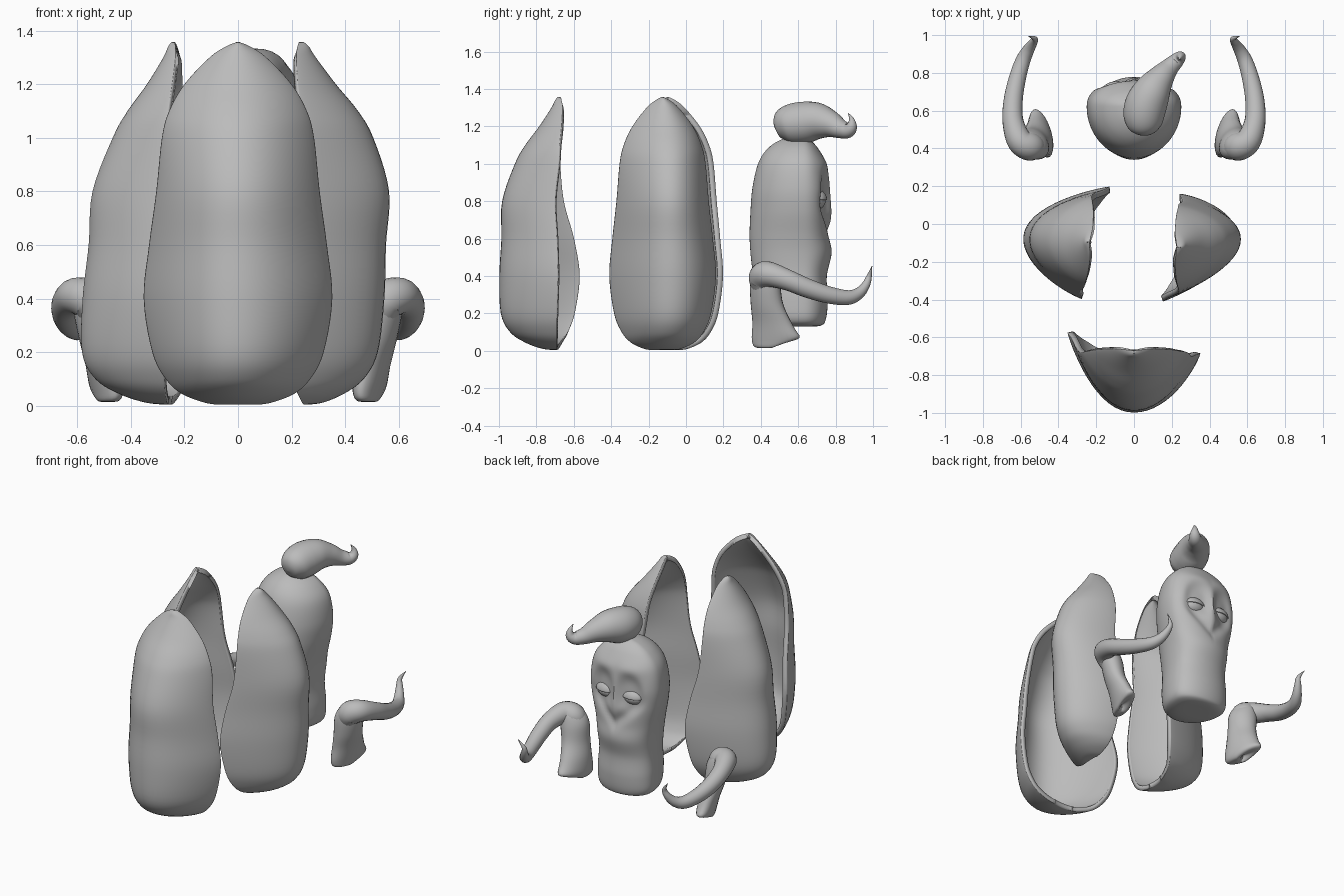
import bpy, bmesh
from math import sin, cos, pi, radians, exp
from mathutils import Vector, Matrix

if "Cube" in bpy.data.objects:
    bpy.data.objects.remove(bpy.data.objects["Cube"])

GREY = (0.5, 0.5, 0.5, 1)
clay = bpy.data.materials.new("clay_grey")
clay.use_nodes = True
clay.diffuse_color = GREY
clay.node_tree.nodes["Principled BSDF"].inputs["Base Color"].default_value = GREY


def smooth_path(keys, steps):
    """Catmull-Rom interpolation of equal-length tuples."""
    out = []
    for i in range(len(keys) - 1):
        a, b = keys[max(i - 1, 0)], keys[i]
        c, d = keys[i + 1], keys[min(i + 2, len(keys) - 1)]
        for k in range(steps):
            t = k / steps
            out.append([q + t / 2 * (r - p + t * (2*p - 5*q + 4*r - s + t * (3*(q - r) + s - p)))
                        for p, q, r, s in zip(a, b, c, d)])
    return out + [list(keys[-1])]


def loft(name, rings, closed=True):
    """Skin a list of rings; closed rings also get end caps."""
    bm = bmesh.new()
    rows = [[bm.verts.new(p) for p in ring] for ring in rings]
    n = len(rows[0])
    for lo, hi in zip(rows, rows[1:]):
        for j in range(n if closed else n - 1):
            k = (j + 1) % n
            bm.faces.new((lo[j], lo[k], hi[k], hi[j]))
    if closed:
        bm.faces.new(rows[0][::-1])
        bm.faces.new(rows[-1])
        bmesh.ops.recalc_face_normals(bm, faces=bm.faces)
    return finish(name, bm)


def finish(name, bm):
    mesh = bpy.data.meshes.new(name)
    bm.to_mesh(mesh)
    bm.free()
    mesh.materials.append(clay)
    obj = bpy.data.objects.new(name, mesh)
    bpy.context.collection.objects.link(obj)
    bpy.ops.object.select_all(action="DESELECT")
    obj.select_set(True)
    bpy.context.view_layer.objects.active = obj
    bpy.ops.object.shade_smooth_by_angle(angle=radians(50))
    return obj


def tube(name, keys, side=1, sides=20):
    """Tapered tube through (x, y, z, radius) keys."""
    path = smooth_path([(side * x, y, z, r) for x, y, z, r in keys], 6)
    pts = [Vector(p[:3]) for p in path]
    rings, prev, u = [], None, None
    for i, p in enumerate(pts):
        t = (pts[min(i + 1, len(pts) - 1)] - pts[max(i - 1, 0)]).normalized()
        u = t.orthogonal().normalized() if prev is None else prev.rotation_difference(t) @ u
        v, prev = t.cross(u), t
        r = max(path[i][3], 0.001)
        rings.append([p + r * (cos(a) * u + sin(a) * v)
                      for a in (2 * pi * j / sides for j in range(sides))])
    return loft(name, rings)


# Hollow petals: height, half width, depth, flare of one rim, lean of the rim
PETAL = [(.004, .07, .006, 0, 0), (.012, .125, .08, .01, 0), (.045, .21, .17, .03, 0),
         (.1, .27, .25, .06, 0), (.2, .32, .3, .09, 0), (.4, .352, .313, .11, .005),
         (.6, .332, .297, .085, 0), (.8, .305, .283, .04, -.01), (1, .284, .235, 0, .01),
         (1.1, .257, .185, 0, .015), (1.2, .2, .12, 0, .025), (1.3, .106, .06, 0, .03),
         (1.34, .047, .035, 0, .025), (1.357, .006, .015, 0, .02)]


def petal(name, loc, angle, wide, deep, fuller, skew):
    place = Matrix.Translation((*loc, 0)) @ Matrix.Rotation(radians(angle), 4, "Z")
    rings = []
    for z, w, d, flare, lean in smooth_path(PETAL, 5):
        ring = []
        for j in range(33):
            a = (j / 16 - 1) * pi / 2
            bulge = max(cos(a), 0) ** 1.7
            x = wide * w * sin(a) + skew * bulge * w / .35
            y = lean - d * (deep + fuller * z) * bulge + wide * flare * max(0, -sin(a)) ** 2.5
            ring.append(place @ Vector((x, y, z)))
        rings.append(ring)
    obj = loft(name, rings, closed=False)
    wall = obj.modifiers.new("wall", "SOLIDIFY")
    wall.thickness, wall.offset = .03, -1


petal("front_petal", (0, -.69), 0, 1, 1, 0, 0)
petal("left_petal", (.247, -.125), 90, .81, .86, .28, .05)
petal("right_petal", (-.255, -.095), -95, .86, 1.13, -.18, 0)

# Body: height, half width, back depth, face depth
BODY = [(.13, .02, .02, .02), (.135, .14, .16, .1), (.17, .19, .235, .128),
        (.27, .197, .26, .138), (.4, .187, .263, .133), (.52, .193, .275, .158),
        (.62, .21, .28, .148), (.75, .24, .275, .148), (.87, .25, .265, .15),
        (1, .228, .235, .128), (1.08, .17, .185, .088), (1.13, .09, .11, .042),
        (1.15, .01, .02, .005)]


def face_relief(x, z):
    """Eye hollows, brows, nose ridge and the pointed chin fold."""
    x = abs(x)
    socket = ((x - .095) / .085) ** 2 + ((z - .84) / .115) ** 2
    hollow = -.03 * exp(-socket ** 2)
    brow = .008 * exp(-((x - .09) / .1) ** 2 - ((z - .995) / .04) ** 2)
    nose = .01 * exp(-(x / .03) ** 2 - ((z - .76) / .12) ** 2)
    fold = -.018 * exp(-((z - .63 - .85 * x) / .045) ** 2 - (x / .17) ** 4)
    return hollow + brow + nose + fold


rings = []
for z, w, back, front in smooth_path(BODY, 8):
    ring = []
    for j in range(96):
        a = 2 * pi * j / 96
        x, s = w * cos(a), sin(a)
        y = .62 + (front * s ** .85 if s > 0 else back * s)
        if s > 0 and .3 < z < 1.1:
            y += face_relief(x, z) * min(1, s * 1.6)
        ring.append((x, y, z))
    rings.append(ring)
loft("body", rings)

# Curled tuft on the head
tube("head_curl", [(.04, .476, 1.19, .005), (.042, .49, 1.195, .06), (.048, .54, 1.21, .1),
                   (.06, .62, 1.22, .112), (.095, .7, 1.228, .1), (.14, .77, 1.213, .073),
                   (.185, .825, 1.187, .051), (.225, .865, 1.178, .04), (.245, .885, 1.2, .03),
                   (.245, .885, 1.238, .014), (.235, .866, 1.272, .001)], sides=28)

# Paired parts
ARM = [(.53, .42, .33, .06), (.55, .41, .39, .075), (.605, .44, .41, .068), (.64, .54, .38, .056),
       (.64, .65, .335, .051), (.62, .76, .3, .046), (.59, .86, .285, .04), (.56, .92, .305, .032),
       (.535, .96, .35, .023), (.525, .98, .4, .014), (.56, .995, .455, .001)]
LEG = [(.015, .49, .45, .01, .02), (.02, .487, .465, .038, .095), (.06, .49, .48, .054, .128),
       (.15, .5, .46, .064, .105), (.25, .52, .433, .07, .087), (.36, .535, .422, .077, .08),
       (.43, .55, .42, .055, .06), (.46, .55, .42, .01, .01)]


def eyeball(name, loc, size, lid):
    bm = bmesh.new()
    bmesh.ops.create_uvsphere(bm, u_segments=28, v_segments=20, radius=1)
    if lid:
        bmesh.ops.bisect_plane(bm, geom=bm.verts[:] + bm.edges[:] + bm.faces[:],
                               plane_co=(0, 0, .05), plane_no=(0, 0, -1), clear_outer=True)
    bmesh.ops.transform(bm, verts=bm.verts,
                        matrix=Matrix.Translation(loc) @ Matrix.Diagonal((*size, 1)))
    obj = finish(name, bm)
    if lid:
        rim = obj.modifiers.new("rim", "SOLIDIFY")
        rim.thickness, rim.offset = .01, -1


for side, label in ((1, "left"), (-1, "right")):
    tube(label + "_arm", ARM, side)
    loft(label + "_leg", [[(side * (cx + rx * cos(a) + .25 * ry * sin(a)), cy + ry * sin(a),
                            z + .4 * max(0, .1 - z) * max(0, sin(a)))
                           for a in (2 * pi * j / 24 for j in range(24))]
                          for z, cx, cy, rx, ry in smooth_path(LEG, 5)])
    eyeball(label + "_eye", (side * .095, .695, .805), (.072, .052, .05), False)
    eyeball(label + "_eyelid", (side * .095, .695, .805), (.08, .06, .06), True)
